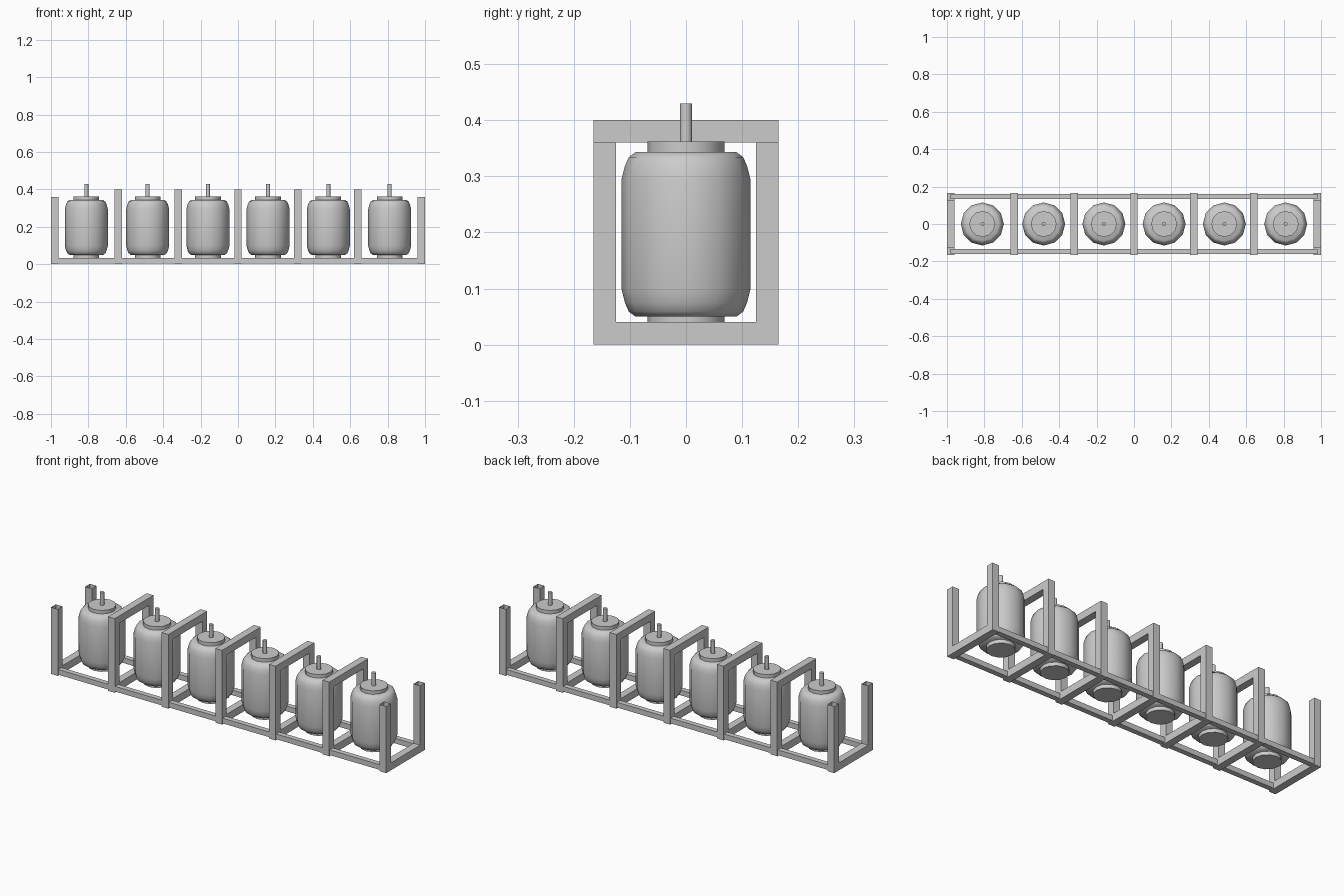
import bpy, bmesh, math
from mathutils import Vector

cube = bpy.data.objects.get("Cube")
if cube:
    bpy.data.objects.remove(cube, do_unlink=True)

grey = bpy.data.materials.new("plain_grey")
grey.use_nodes = True
COLOUR = (0.6, 0.6, 0.6, 1)
grey.diffuse_color = COLOUR
grey.node_tree.nodes["Principled BSDF"].inputs["Base Color"].default_value = COLOUR

HALF_Y = 0.165   # half depth of the rack
BAR = 0.04       # thickness of posts and beams
SIDES = 12       # sides of a tank


def add_object(name, bm):
    mesh = bpy.data.meshes.new(name)
    bm.to_mesh(mesh)
    bm.free()
    mesh.materials.append(grey)
    obj = bpy.data.objects.new(name, mesh)
    bpy.context.collection.objects.link(obj)
    return obj


def box(name, low, high, open_top=False):
    low, high = Vector(low), Vector(high)
    bm = bmesh.new()
    bmesh.ops.create_cube(bm, size=1)
    bmesh.ops.scale(bm, vec=high - low, verts=bm.verts)
    bmesh.ops.translate(bm, vec=(low + high) / 2, verts=bm.verts)
    if open_top:
        top = [f for f in bm.faces if f.normal.z > 0.9]
        bmesh.ops.delete(bm, geom=top, context='FACES_ONLY')
    return add_object(name, bm)


def lathe(name, profile, x):
    """Spin (radius, height) points about the vertical axis, closing both ends."""
    bm = bmesh.new()
    rings = []
    for r, z in profile:
        angles = [2 * math.pi * i / SIDES for i in range(SIDES)]
        rings.append([bm.verts.new((x + r * math.cos(a), r * math.sin(a), z)) for a in angles])
    for a, b in zip(rings, rings[1:]):
        for i in range(SIDES):
            j = (i + 1) % SIDES
            bm.faces.new((a[i], a[j], b[j], b[i]))
    bm.faces.new(rings[0][::-1])
    bm.faces.new(rings[-1])
    obj = add_object(name, bm)
    bpy.ops.object.select_all(action='DESELECT')
    obj.select_set(True)
    bpy.context.view_layer.objects.active = obj
    bpy.ops.object.shade_smooth_by_angle(angle=math.radians(40))
    return obj


# Cross frames: the end pair has no top beam and hollow-ended posts
for n, x in enumerate((-0.98, -0.64, -0.32, 0, 0.32, 0.64, 0.98), 1):
    x0, x1 = x - BAR / 2, x + BAR / 2
    end = abs(x) > 0.9
    inner = HALF_Y - BAR
    box(f"floor_beam_{n}", (x0, -inner, 0), (x1, inner, BAR))
    for side, y0 in (("front", -HALF_Y), ("back", inner)):
        box(f"{side}_post_{n}", (x0, y0, 0), (x1, y0 + BAR, 0.36), open_top=end)
    if not end:
        box(f"top_beam_{n}", (x0, -HALF_Y, 0.36), (x1, HALF_Y, 0.40))

# Long rails, slightly slimmer than the posts
for side, y in (("front", -0.147), ("back", 0.147)):
    box(f"{side}_rail", (-0.98, y - 0.014, 0.005), (0.98, y + 0.014, 0.033))

# Tanks with rounded shoulders, end collars and a stem
half_body = [(0.09, 0.343), (0.102, 0.334), (0.109, 0.318), (0.115, 0.294)]
body = half_body + [(r, 0.393 - z) for r, z in reversed(half_body)]
for n, x in enumerate((-0.811, -0.483, -0.161, 0.161, 0.483, 0.811), 1):
    lathe(f"tank_body_{n}", body[::-1], x)
    lathe(f"top_collar_{n}", [(0.069, 0.343), (0.069, 0.362)], x)
    lathe(f"bottom_collar_{n}", [(0.069, 0.031), (0.069, 0.05)], x)
    lathe(f"stem_{n}", [(0.011, 0.36), (0.011, 0.43)], x)
